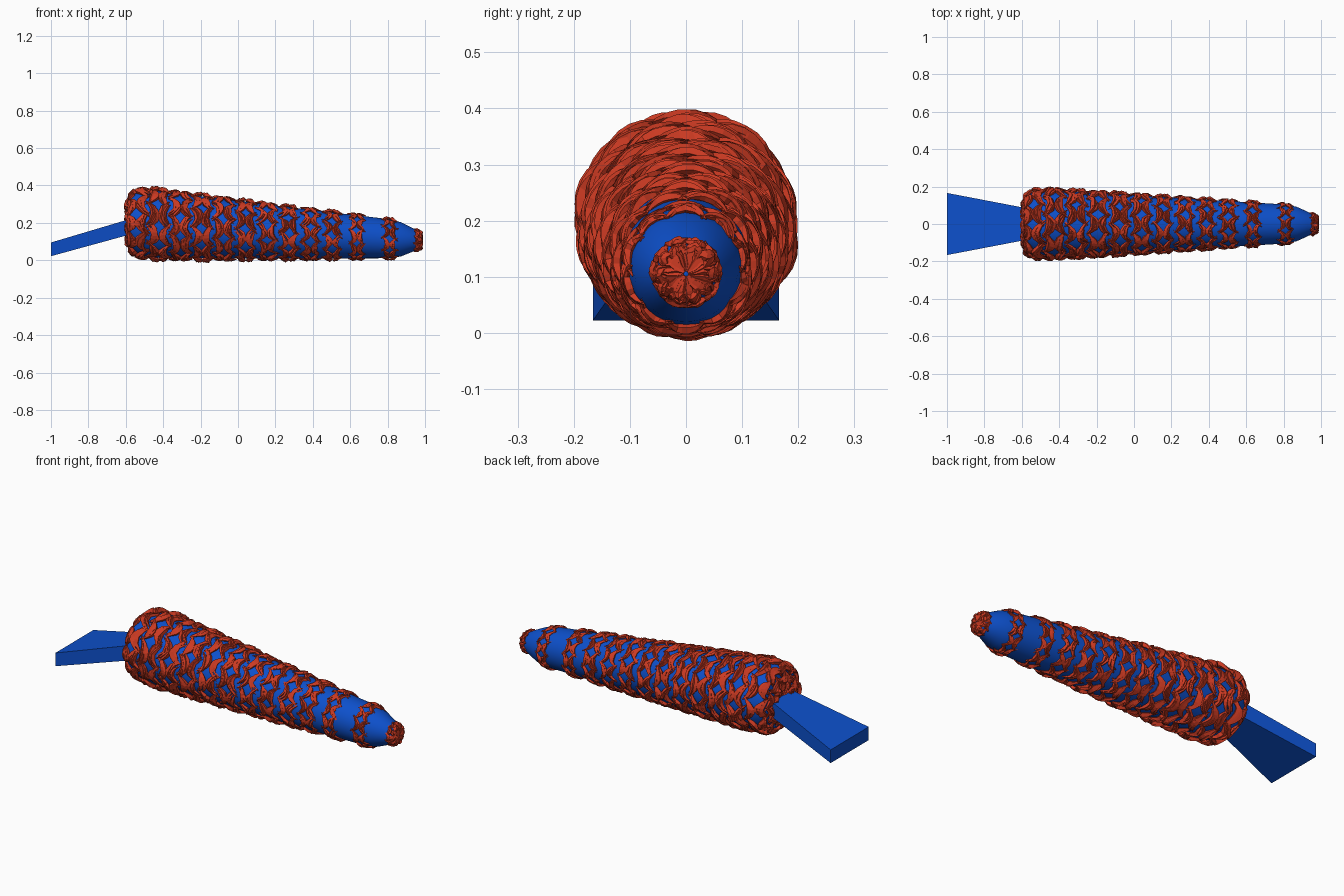
import bpy, bmesh, math, random
from mathutils import Vector

random.seed(4)
if "Cube" in bpy.data.objects:
    bpy.data.objects.remove(bpy.data.objects["Cube"])


def material(name, rgb):
    m = bpy.data.materials.new(name)
    m.use_nodes = True
    m.diffuse_color = (*rgb, 1)
    m.node_tree.nodes["Principled BSDF"].inputs["Base Color"].default_value = (*rgb, 1)
    return m


blue = material("blue", (0.004, 0.08, 0.60))
red = material("red", (0.60, 0.042, 0.016))

# Body profile: x, axis height, radius
PROFILE = [(-0.58, 0.2, 0.001), (-0.585, 0.2, 0.11), (-0.575, 0.2, 0.15), (-0.53, 0.199, 0.174),
           (-0.45, 0.194, 0.18), (0.0, 0.164, 0.154), (0.4, 0.139, 0.129), (0.8, 0.116, 0.105),
           (0.87, 0.112, 0.092), (0.93, 0.109, 0.065), (0.975, 0.106, 0.042), (0.985, 0.105, 0.001)]
LENGTHS = [0.0]
for a, b in zip(PROFILE, PROFILE[1:]):
    LENGTHS.append(LENGTHS[-1] + math.hypot(b[0] - a[0], b[2] - a[2]))


def profile_at(s):
    """Profile values at distance s along the outline."""
    s = min(max(s, 0.0), LENGTHS[-1] - 1e-5)
    i = max(k for k, v in enumerate(LENGTHS) if v <= s)
    i = min(i, len(PROFILE) - 2)
    t = (s - LENGTHS[i]) / (LENGTHS[i + 1] - LENGTHS[i])
    return [p + (q - p) * t for p, q in zip(PROFILE[i], PROFILE[i + 1])]


def surface(s, angle, lift):
    """Point on the body, raised along the outline normal."""
    x, z, r = profile_at(s)
    x0, _, r0 = profile_at(s - 0.015)
    x1, _, r1 = profile_at(s + 0.015)
    d = math.hypot(x1 - x0, r1 - r0) or 1.0
    x -= lift * (r1 - r0) / d
    r += lift * (x1 - x0) / d
    return Vector((x, r * math.sin(angle), z + r * math.cos(angle)))


def s_of_x(x):
    for i in range(2, len(PROFILE) - 1):
        if PROFILE[i][0] <= x <= PROFILE[i + 1][0]:
            t = (x - PROFILE[i][0]) / (PROFILE[i + 1][0] - PROFILE[i][0])
            return LENGTHS[i] + t * (LENGTHS[i + 1] - LENGTHS[i])
    return LENGTHS[-1]


def add_object(name, bm, mat):
    bmesh.ops.recalc_face_normals(bm, faces=bm.faces)
    mesh = bpy.data.meshes.new(name)
    bm.to_mesh(mesh)
    bm.free()
    ob = bpy.data.objects.new(name, mesh)
    bpy.context.collection.objects.link(ob)
    mesh.materials.append(mat)
    return ob


def select_only(ob):
    bpy.ops.object.select_all(action='DESELECT')
    ob.select_set(True)
    bpy.context.view_layer.objects.active = ob


# Smooth tapered core
SIDES = 48
bm = bmesh.new()
rings = [[bm.verts.new((x, r * math.sin(k * math.tau / SIDES), z + r * math.cos(k * math.tau / SIDES)))
          for k in range(SIDES)] for x, z, r in PROFILE]
for a, b in zip(rings, rings[1:]):
    for k in range(SIDES):
        n = (k + 1) % SIDES
        bm.faces.new((a[k], a[n], b[n], b[k]))
bm.faces.new(rings[0])
bm.faces.new(rings[-1])
core = add_object("tapered_core", bm, blue)
select_only(core)
bpy.ops.object.shade_smooth_by_angle(angle=math.radians(40))

# Flared slab tail: x, half width, bottom, top
bm = bmesh.new()
ends = [[bm.verts.new((x, y, z)) for y, z in ((-w, lo), (w, lo), (w, hi), (-w, hi))]
        for x, w, lo, hi in ((-1.0, 0.166, 0.022, 0.095), (-0.54, 0.078, 0.148, 0.232))]
bm.faces.new(ends[0])
bm.faces.new(ends[1])
for k in range(4):
    n = (k + 1) % 4
    bm.faces.new((ends[0][k], ends[0][n], ends[1][n], ends[1][k]))
add_object("flared_tail", bm, blue)

# Shaggy knots: back-to-back crescents of tapered strands, set in rings
curve = bpy.data.curves.new("knotted_strands", 'CURVE')
curve.dimensions = '3D'
curve.bevel_depth = 1.0
curve.bevel_resolution = 0
curve.use_fill_caps = True


def strand(points, thickness):
    sp = curve.splines.new('POLY')
    sp.points.add(len(points) - 1)
    for i, (p, q) in enumerate(zip(sp.points, points)):
        p.co = (*q, 1)
        p.radius = thickness * (0.2 + 0.8 * math.sin(math.pi * i / (len(points) - 1)))


def knot(s, angle, half, step, thick, strands):
    for side in (-1, 1):
        for j in range(strands):
            inner = half * (0.1 + 0.5 * j / strands)
            reach = half * random.uniform(0.75, 1.1)
            skew = random.uniform(-0.1, 0.1) * step
            span = step * random.uniform(0.48, 0.62)
            lift = random.uniform(0.0, 0.5) * thick
            pts = []
            for i in range(8):
                t = -1 + 2 * i / 7
                ds = side * (inner + (reach - inner) * t * t)
                up = lift + thick * 0.5 * (1 - t * t)
                pts.append(surface(s + ds + random.uniform(-0.004, 0.004),
                                   angle + t * span + skew, up))
            strand(pts, thick * random.uniform(0.75, 1.1))


COUNT = 10
STEP = math.tau / COUNT
ring_list = [(0.09, 0.05, 0.013, 4)]
for i in range(10):
    f = i / 9
    ring_list.append((s_of_x(-0.54 + 0.116 * i), 0.066 - 0.014 * f, 0.0145 - 0.0045 * f, 4 if i < 6 else 3))
ring_list += [(s_of_x(0.635), 0.044, 0.009, 3), (s_of_x(0.81), 0.042, 0.0085, 3),
              (s_of_x(0.965), 0.026, 0.0085, 3)]
for n, (s, half, thick, strands) in enumerate(ring_list):
    for k in range(COUNT):
        knot(s, (k + 0.5 * (n % 2)) * STEP, half, STEP, thick, strands)

# Radial tufts closing the two ends
for k in range(24):
    a = k * math.tau / 24
    for s0, s1, thick in ((LENGTHS[-1] - 0.07, LENGTHS[-1] - 0.003, 0.0085), (0.01, 0.11, 0.012)):
        strand([surface(s0 + (s1 - s0) * i / 5, a + random.uniform(-0.15, 0.15), 0.002) for i in range(6)],
               thick)

strands_ob = bpy.data.objects.new("knotted_strands", curve)
bpy.context.collection.objects.link(strands_ob)
curve.materials.append(red)
select_only(strands_ob)
bpy.ops.object.convert(target='MESH')
bpy.ops.object.shade_flat()
